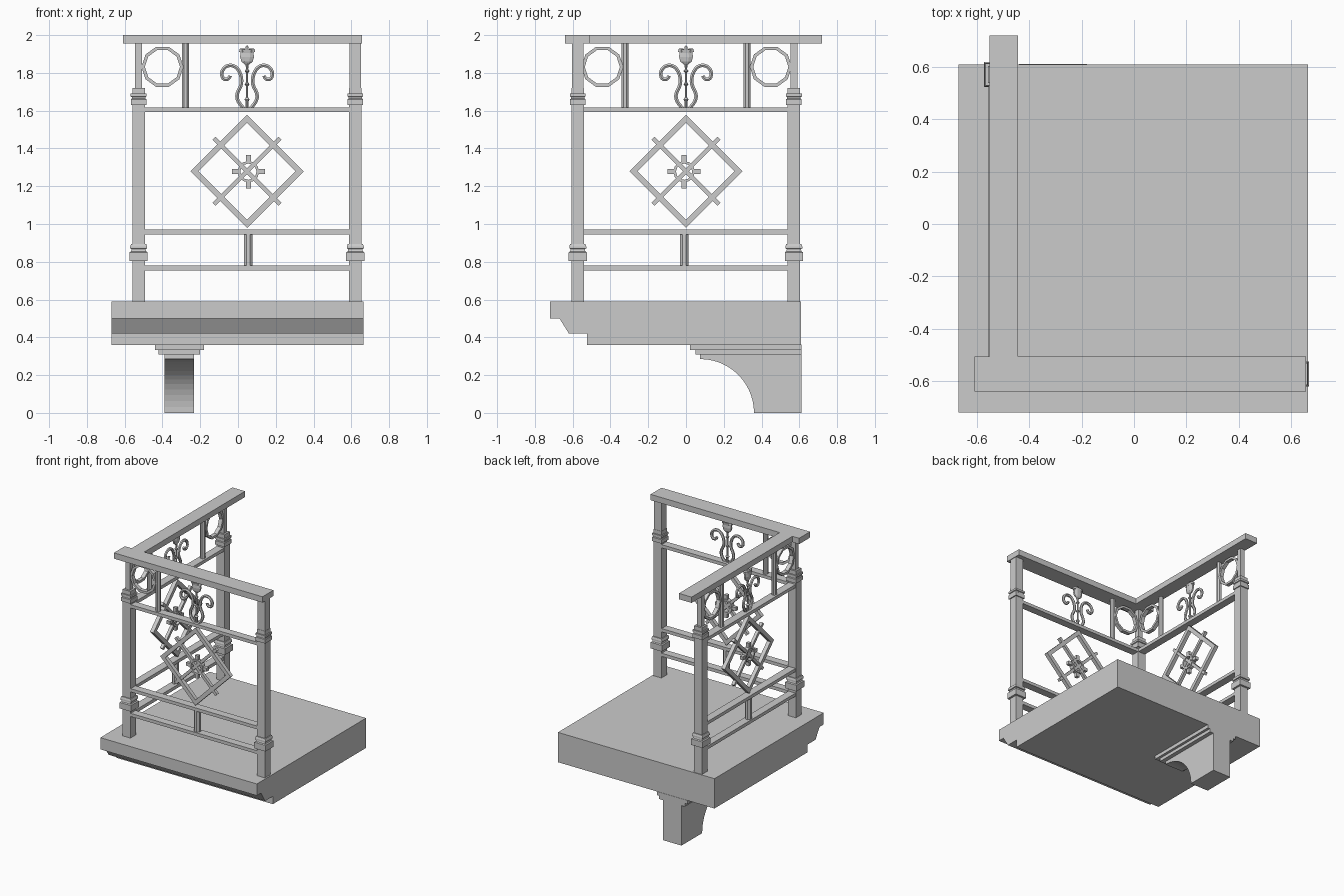
import bpy, bmesh, math
from mathutils import Matrix, Vector

if "Cube" in bpy.data.objects:
    bpy.data.objects.remove(bpy.data.objects["Cube"])

I = Matrix.Identity(4)


def finish(name, bm, mat=I):
    bmesh.ops.recalc_face_normals(bm, faces=bm.faces)
    bm.transform(mat)
    me = bpy.data.meshes.new(name)
    bm.to_mesh(me)
    bm.free()
    ob = bpy.data.objects.new(name, me)
    bpy.context.collection.objects.link(ob)
    return ob


def box(name, x0, x1, y0, y1, z0, z1, mat=I):
    bm = bmesh.new()
    bmesh.ops.create_cube(bm, size=1)
    bm.transform(Matrix.Translation(((x0 + x1) / 2, (y0 + y1) / 2, (z0 + z1) / 2))
                 @ Matrix.Diagonal((x1 - x0, y1 - y0, z1 - z0, 1)))
    return finish(name, bm, mat)


def extrude_yz(name, pts, x0, x1):
    bm = bmesh.new()
    f = bm.faces.new([bm.verts.new((x0, y, z)) for y, z in pts])
    r = bmesh.ops.extrude_face_region(bm, geom=[f])
    bmesh.ops.translate(bm, verts=[v for v in r['geom'] if isinstance(v, bmesh.types.BMVert)],
                        vec=(x1 - x0, 0, 0))
    return finish(name, bm)


def lathe(name, cx, cy, prof, n, mat=I, sy=1.0):
    """Stack of n-sided sections; prof holds (half width, z)."""
    bm = bmesh.new()
    k = 1 / math.cos(math.pi / n)
    loops = []
    for r, z in prof:
        a = [(i + 0.5) * 2 * math.pi / n for i in range(n)]
        loops.append([bm.verts.new((cx + r * k * math.cos(t), cy + sy * r * k * math.sin(t), z)) for t in a])
    for A, B in zip(loops, loops[1:]):
        for i in range(n):
            bm.faces.new((A[i], A[(i + 1) % n], B[(i + 1) % n], B[i]))
    bm.faces.new(loops[0])
    bm.faces.new(loops[-1])
    return finish(name, bm, mat)


def ring(name, u, z, ro, ri, d, n, mat):
    """Upright flat ring of n sides."""
    bm = bmesh.new()
    loops = [[bm.verts.new((u + r * math.cos(i * 2 * math.pi / n), y, z + r * math.sin(i * 2 * math.pi / n)))
              for i in range(n)] for r, y in ((ro, -d), (ro, d), (ri, d), (ri, -d))]
    for j in range(4):
        A, B = loops[j], loops[(j + 1) % 4]
        for i in range(n):
            bm.faces.new((A[i], A[(i + 1) % n], B[(i + 1) % n], B[i]))
    return finish(name, bm, mat)


def tube(name, pts, rad, mat):
    cu = bpy.data.curves.new(name, 'CURVE')
    cu.dimensions = '3D'
    cu.bevel_depth, cu.bevel_resolution, cu.use_fill_caps = rad, 1, True
    sp = cu.splines.new('NURBS')
    sp.points.add(len(pts) - 1)
    for p, (x, z) in zip(sp.points, pts):
        p.co = (x, 0, z, 1)
    sp.order_u, sp.use_endpoint_u, sp.resolution_u = 3, True, 3
    tmp = bpy.data.objects.new(name, cu)
    bpy.context.collection.objects.link(tmp)
    me = bpy.data.meshes.new_from_object(tmp.evaluated_get(bpy.context.evaluated_depsgraph_get()))
    bpy.data.objects.remove(tmp)
    bm = bmesh.new()
    bm.from_mesh(me)
    for f in bm.faces:
        f.smooth = False
    finish(name, bm, mat)


# balcony slab with moulded front edge
extrude_yz("slab", [(-.72, .59), (-.72, .50), (-.67, .50), (-.62, .42), (-.525, .42), (-.525, .36),
                    (.61, .36), (.61, .59)], -.67, .665)

# support bracket: concave quarter circle and stepped cap
arc = [(.075 + .285 * math.cos(a), .285 * math.sin(a)) for a in [i * math.pi / 28 for i in range(15)]]
extrude_yz("bracket", arc + [(.075, .31), (.612, .31), (.612, 0)], -.39, -.232)
box("bracket_cap_lower", -.42, -.20, .05, .612, .308, .335)
box("bracket_cap_upper", -.44, -.18, .02, .612, .333, .361)

# posts with collars
PX, PY = -.526, -.573
for name, x, y, top in (("corner_post", PX, PY, .019), ("right_post", .621, PY, .031), ("back_post", PX, .571, .019)):
    lathe(name, x, y, [(.033, .585), (.033, 1.72), (top, 1.72), (top, 1.96)], 4)
    lathe(name + "_lower_collar", x, y, [(.048, .803), (.048, .85), (.04, .855), (.037, .868), (.045, .87),
                                         (.045, .88), (.04, .895)], 4)
    lathe(name + "_upper_collar", x, y, [(.041, 1.63), (.041, 1.66), (.036, 1.664), (.036, 1.672),
                                         (.042, 1.675), (.042, 1.69)], 4)

# handrails
box("front_handrail", -.61, .657, -.64, -.507, 1.955, 2)
box("side_handrail", -.552, -.444, -.51, .72, 1.955, 2)

# railing panels, built along local x and placed on each side
front = Matrix.Translation((0, PY, 0))
side = Matrix.Translation((PX, 0, 0)) @ Matrix.Rotation(math.pi / 2, 4, 'Z')
panels = (("front", front, -.50, .59, .048, .055, [-.40], [-.278]),
          ("side", side, -.545, .545, 0, -.01, [-.443, .449], [-.323, .323]))
for tag, M, u0, u1, c, rc, rings, bars in panels:
    # horizontal rails
    for i, (z0, z1) in enumerate(((.755, .78), (.945, .97), (1.592, 1.617))):
        box(f"{tag}_rail_{i}", u0, u1, -.03, .03, z0, z1, M)
    lathe(f"{tag}_short_baluster", rc, 0, [(.023, .775), (.023, .95)], 8, M)
    for u in bars:
        lathe(f"{tag}_upper_baluster", u, 0, [(.018, 1.61), (.018, 1.96)], 8, M)
    for u in rings:
        ring(f"{tag}_ring", u, 1.832, .111, .093, .015, 10, M)

    # diamond frame with crossing bars
    D = M @ Matrix.Translation((c, 0, 1.279))
    ring(f"{tag}_diamond", 0, 0, .30, .257, .015, 4, D)
    for s in (-1, 1):
        for o in (0,):
            box(f"{tag}_cross_bar", -.247, .247, -.012, .012, -.011, .011,
                D @ Matrix.Rotation(s * math.pi / 4, 4, 'Y'))

    # central rosette
    R = M @ Matrix.Translation((rc, 0, 1.277))
    ring(f"{tag}_rosette", 0, 0, .057, .043, .018, 12, R)
    for k in range(4):
        box(f"{tag}_rosette_stub", .045, .088, -.013, .013, -.013, .013, R @ Matrix.Rotation(k * math.pi / 2, 4, 'Y'))

    # flower ornament: beaded stem, tulip head, mirrored scrolls
    lathe(f"{tag}_stem", c, 0, [(.008, 1.61), (.008, 1.65), (.014, 1.66), (.006, 1.67), (.006, 1.73), (.013, 1.74),
                                (.006, 1.75), (.006, 1.80), (.013, 1.81), (.006, 1.82), (.008, 1.85)], 8, M)
    lathe(f"{tag}_tulip", c, 0, [(.012, 1.845), (.03, 1.86), (.037, 1.885), (.034, 1.905), (.042, 1.925)], 8, M, .45)
    for o, h in ((-.026, 1.93), (0, 1.945), (.026, 1.93)):
        lathe(f"{tag}_petal", c + o, 0, [(.016, 1.91), (.014, 1.927), (.003, h)], 6, M, .9)
    path = [(.018, 1.612), (.05, 1.645), (.056, 1.69), (.026, 1.74), (.034, 1.80), (.065, 1.84), (.11, 1.84),
            (.138, 1.805), (.128, 1.765), (.095, 1.765), (.09, 1.785)]
    for s in (-1, 1):
        tube(f"{tag}_scroll", [(c + s * x, z) for x, z in path], .011, M)
